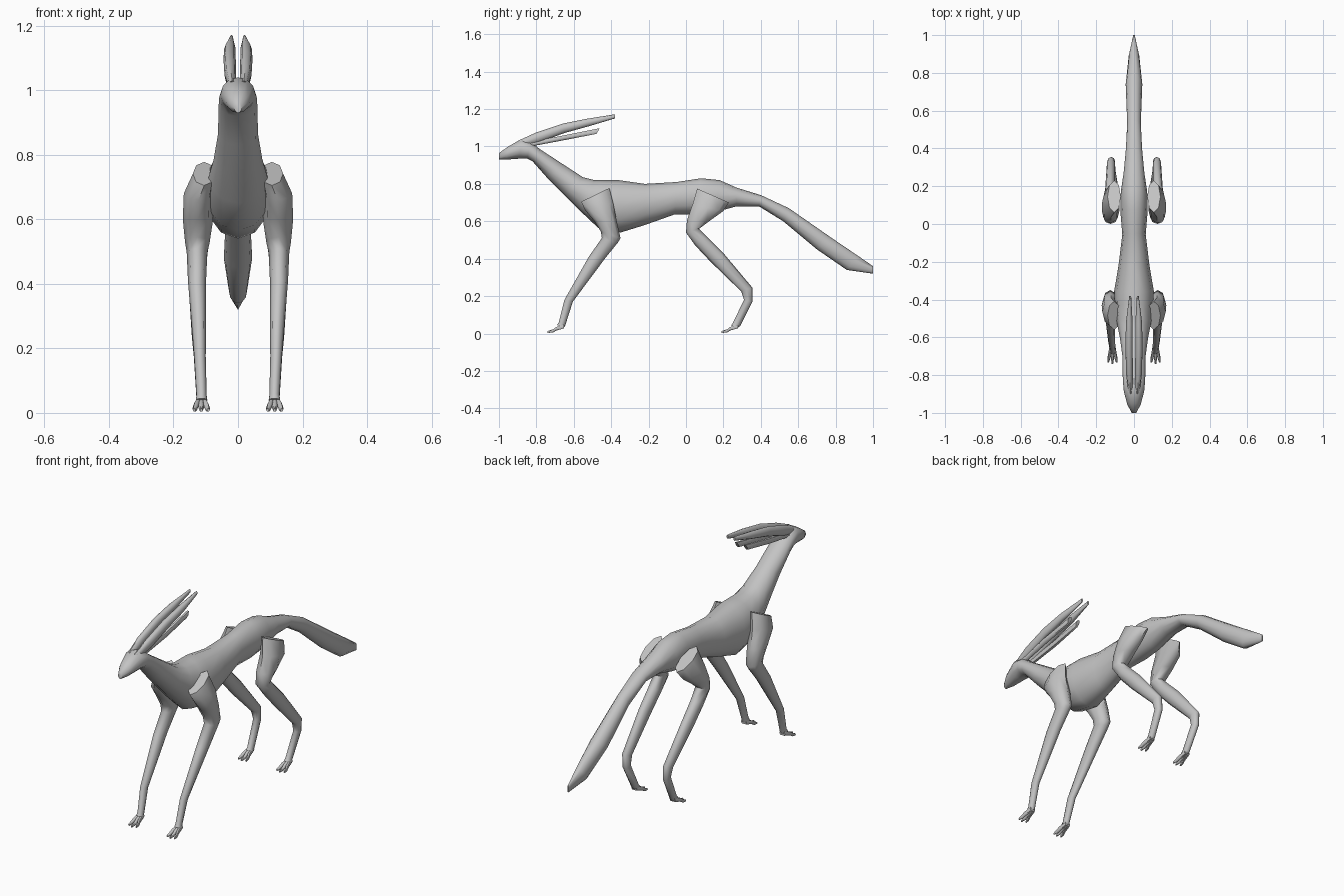
import bpy, bmesh, math
from mathutils import Vector

grey = bpy.data.materials.new("soft_grey")
grey.diffuse_color = (0.55, 0.55, 0.55, 1)


def loft(name, sections, sides, mirror=False):
    """Skin elliptical rings; section = (x, half width, y/z of upper edge, y/z of lower edge)."""
    bm = bmesh.new()
    rings = []
    for x, hw, ya, za, yb, zb in sections:
        centre = Vector((x, (ya + yb) / 2, (za + zb) / 2))
        up = Vector((0, (ya - yb) / 2, (za - zb) / 2))
        side = Vector((hw, 0, 0))
        ring = []
        for i in range(sides):
            t = 2 * math.pi * i / sides
            ring.append(bm.verts.new(centre + side * math.cos(t) + up * math.sin(t)))
        rings.append(ring)
    for a, b in zip(rings, rings[1:]):
        for i in range(sides):
            j = (i + 1) % sides
            bm.faces.new((a[i], a[j], b[j], b[i]))
    bm.faces.new(rings[0][::-1])
    bm.faces.new(rings[-1])
    bmesh.ops.recalc_face_normals(bm, faces=bm.faces)
    mesh = bpy.data.meshes.new(name)
    bm.to_mesh(mesh)
    bm.free()
    mesh.materials.append(grey)
    obj = bpy.data.objects.new(name, mesh)
    bpy.context.collection.objects.link(obj)
    bpy.ops.object.select_all(action='DESELECT')
    obj.select_set(True)
    bpy.context.view_layer.objects.active = obj
    bpy.ops.object.shade_smooth_by_angle(angle=math.radians(62))
    if mirror:
        obj.modifiers.new("mirror", 'MIRROR').use_mirror_merge = False
    return obj


# Head, neck, torso and tail in one skin
body = [
    (.012, -1.0, .965, -1.0, .93), (.036, -.95, 1.00, -.96, .93),
    (.054, -.88, 1.04, -.89, .935), (.058, -.83, 1.025, -.85, .935),
    (.060, -.78, .985, -.82, .92), (.062, -.65, .90, -.74, .83),
    (.075, -.55, .835, -.65, .74), (.090, -.49, .82, -.56, .65),
    (.102, -.42, .82, -.47, .565), (.105, -.36, .82, -.35, .54),
    (.082, -.22, .80, -.22, .58), (.062, -.05, .81, -.06, .637),
    (.072, .08, .83, .05, .637), (.070, .18, .82, .16, .65),
    (.055, .27, .78, .27, .68), (.043, .40, .74, .39, .68),
    (.036, .55, .67, .52, .60), (.044, .78, .51, .70, .45),
    (.028, .92, .415, .86, .34), (.004, 1.0, .36, 1.0, .32),
]
loft("body", [(0, *s) for s in body], 12)

# Front legs
loft("front_leg", [
    (.105, .035, -.41, .778, -.56, .705),
    (.122, .046, -.39, .70, -.54, .66),
    (.124, .047, -.37, .60, -.49, .60),
    (.126, .038, -.35, .51, -.455, .545),
    (.127, .032, -.365, .485, -.45, .51),
    (.127, .028, -.43, .405, -.52, .41),
    (.118, .018, -.605, .17, -.65, .18),
    (.113, .016, -.645, .045, -.68, .06),
    (.113, .018, -.65, .035, -.69, .045),
], 8, True)

# Hind legs
loft("hind_leg", [
    (.105, .035, .23, .70, .06, .775),
    (.122, .046, .20, .655, .035, .69),
    (.124, .046, .13, .605, .005, .605),
    (.124, .038, .07, .56, .0, .54),
    (.126, .031, .12, .51, .05, .47),
    (.127, .027, .20, .43, .13, .385),
    (.122, .021, .355, .245, .295, .225),
    (.119, .018, .355, .17, .31, .18),
    (.113, .016, .29, .04, .25, .055),
    (.113, .018, .28, .033, .24, .043),
], 8, True)

# Three spread toes on every foot
for leg, y in (("front", -.665), ("hind", .265)):
    for i in (-1, 0, 1):
        reach = .008 if i == 0 else 0
        x = .114
        loft(f"{leg}_toe", [
            (x + .008 * i, .009, y + .012, .048, y + .012, .026),
            (x + .015 * i, .009, y - .030, .036, y - .030, .014),
            (x + .019 * i, .008, y - .045, .024, y - .045, .004),
            (x + .022 * i, .004, y - .067 - reach, .014, y - .067 - reach, .003),
        ], 6, True)

# Long swept-back ears: a broad upper blade and a thin lower flap
loft("ear", [
    (.018, .012, -.90, 1.03, -.87, 1.00),
    (.024, .018, -.80, 1.075, -.79, 1.02),
    (.026, .019, -.66, 1.122, -.65, 1.072),
    (.025, .018, -.53, 1.148, -.52, 1.108),
    (.020, .005, -.38, 1.172, -.38, 1.150),
], 8, True)
loft("ear_flap", [
    (.022, .012, -.84, 1.025, -.82, 1.00),
    (.028, .014, -.66, 1.06, -.65, 1.032),
    (.026, .010, -.46, 1.10, -.48, 1.065),
], 6, True)
